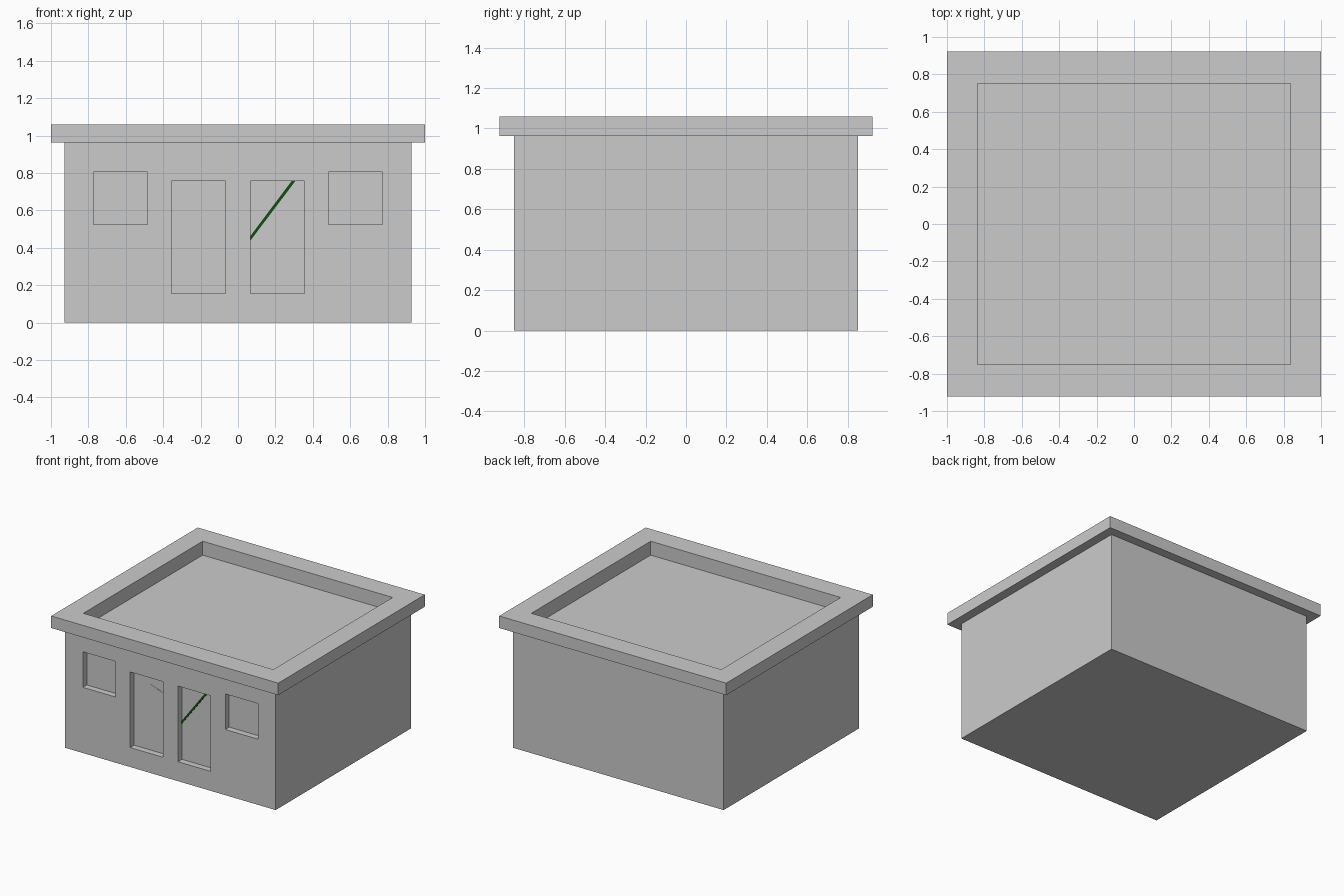
import bpy, bmesh

if "Cube" in bpy.data.objects:
    bpy.data.objects.remove(bpy.data.objects["Cube"])


def box(name, x0, x1, y0, y1, z0, z1):
    """Axis-aligned box between two corners."""
    bm = bmesh.new()
    bmesh.ops.create_cube(bm, size=1)
    for v in bm.verts:
        v.co = ((x0 + x1) / 2 + v.co.x * (x1 - x0),
                (y0 + y1) / 2 + v.co.y * (y1 - y0),
                (z0 + z1) / 2 + v.co.z * (z1 - z0))
    return finish(name, bm)


def plate(name, outline, y0, y1):
    """Front-facing plate: (x, z) outline extruded from y0 to y1."""
    bm = bmesh.new()
    face = bm.faces.new([bm.verts.new((x, y0, z)) for x, z in outline])
    ext = bmesh.ops.extrude_face_region(bm, geom=[face])
    for v in ext["geom"]:
        if isinstance(v, bmesh.types.BMVert):
            v.co.y = y1
    bmesh.ops.recalc_face_normals(bm, faces=bm.faces)
    return finish(name, bm)


def finish(name, bm):
    mesh = bpy.data.meshes.new(name)
    bm.to_mesh(mesh)
    bm.free()
    obj = bpy.data.objects.new(name, mesh)
    bpy.context.collection.objects.link(obj)
    return obj


def cut(target, cutter):
    mod = target.modifiers.new("cut_" + cutter.name, 'BOOLEAN')
    mod.operation = 'DIFFERENCE'
    mod.solver = 'EXACT'
    mod.object = cutter
    cutter.hide_render = True
    cutter.display_type = 'WIRE'


FRONT = -0.85          # front wall plane
PANEL = FRONT + 0.05   # back of the window and door recesses

# Walls and overhanging roof parapet
walls = box("walls", -0.927, 0.927, FRONT, 0.85, 0, 0.962)
parapet = box("roof_parapet", -1, 1, -0.922, 0.922, 0.962, 1.058)

# Sunken flat roof inside the parapet
roof_well = box("roof_well_cutter", -0.837, 0.837, -0.751, 0.751, 0.947, 1.2)
cut(walls, roof_well)
cut(parapet, roof_well)

# Two window and two door recesses in the front
for side, s in (("left", -1), ("right", 1)):
    for part, xa, xb, z0, z1 in (("window", 0.483, 0.772, 0.523, 0.806),
                                 ("door", 0.066, 0.355, 0.155, 0.757)):
        x0, x1 = sorted((s * xa, s * xb))
        cut(walls, box(f"{side}_{part}_cutter", x0, x1, FRONT - 0.1, PANEL, z0, z1))

# Green diagonal strip on the right door
strip = plate("door_strip", [(0.066, 0.438), (0.307, 0.757), (0.287, 0.757), (0.066, 0.463)],
              PANEL - 0.004, PANEL + 0.01)
green = bpy.data.materials.new("dark_green")
green.diffuse_color = (0.005, 0.08, 0.005, 1)
green.use_nodes = True
green.node_tree.nodes["Principled BSDF"].inputs["Base Color"].default_value = green.diffuse_color
strip.data.materials.append(green)

# Thin grey sliver on the left door
plate("door_sliver", [(-0.215, 0.681), (-0.076, 0.627), (-0.076, 0.633)],
      PANEL - 0.002, PANEL + 0.01)
